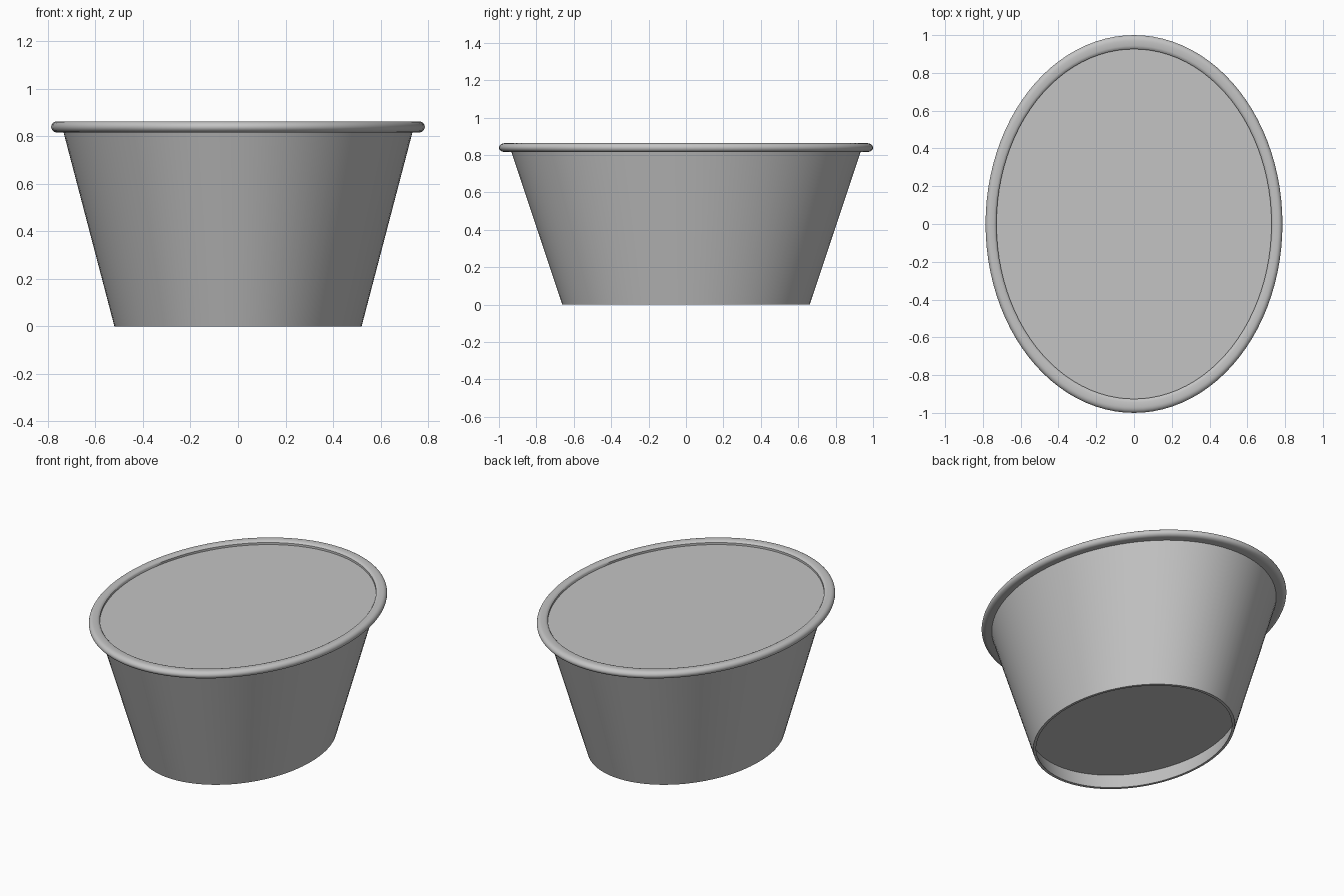
import bpy
import bmesh
from math import cos, sin, pi, radians

cube = bpy.data.objects.get("Cube")
if cube:
    bpy.data.objects.remove(cube, do_unlink=True)

SEGMENTS = 96
STRETCH = 1.272  # depth of the oval relative to its width

grey = bpy.data.materials.new("plain grey")
grey.use_nodes = True
grey.diffuse_color = (0.55, 0.55, 0.55, 1)
grey.node_tree.nodes["Principled BSDF"].inputs["Base Color"].default_value = grey.diffuse_color


def oval_ring(bm, radius, z):
    angles = [2 * pi * i / SEGMENTS for i in range(SEGMENTS)]
    return [bm.verts.new((radius * cos(a), radius * STRETCH * sin(a), z)) for a in angles]


def finish(name, bm):
    mesh = bpy.data.meshes.new(name)
    bm.to_mesh(mesh)
    bm.free()
    mesh.materials.append(grey)
    obj = bpy.data.objects.new(name, mesh)
    bpy.context.collection.objects.link(obj)
    bpy.ops.object.select_all(action='DESELECT')
    obj.select_set(True)
    bpy.context.view_layer.objects.active = obj
    bpy.ops.object.shade_smooth_by_angle(angle=radians(40))
    return obj


def oval_lathe(name, profile):
    """Sweep a closed (radius, height) profile around the oval."""
    bm = bmesh.new()
    rings = [oval_ring(bm, r, z) for r, z in profile]
    for a, b in zip(rings, rings[1:] + rings[:1]):
        for i in range(SEGMENTS):
            j = (i + 1) % SEGMENTS
            bm.faces.new((a[i], a[j], b[j], b[i]))
    bmesh.ops.recalc_face_normals(bm, faces=bm.faces)
    return finish(name, bm)


def oval_panel(name, radius, z, up):
    bm = bmesh.new()
    face = bm.faces.new(oval_ring(bm, radius, z))
    if not up:
        face.normal_flip()
    return finish(name, bm)


# Tapered wall with a thin foot
oval_lathe("tub_wall", [(0.505, 0), (0.52, 0), (0.735, 0.82), (0.72, 0.82)])

# Rolled rim: straight inner edge, rounded outer edge
roll = [(0.762 + 0.024 * cos(t * pi / 12), 0.8395 + 0.0235 * sin(t * pi / 12))
        for t in range(-6, 7)]
oval_lathe("rim", [(0.728, 0.816)] + roll + [(0.742, 0.863), (0.733, 0.859), (0.728, 0.853)])

# Closed top just below the rim, and floor raised above the foot
oval_panel("top_panel", 0.729, 0.84, True)
oval_panel("floor_panel", 0.533, 0.1, False)
